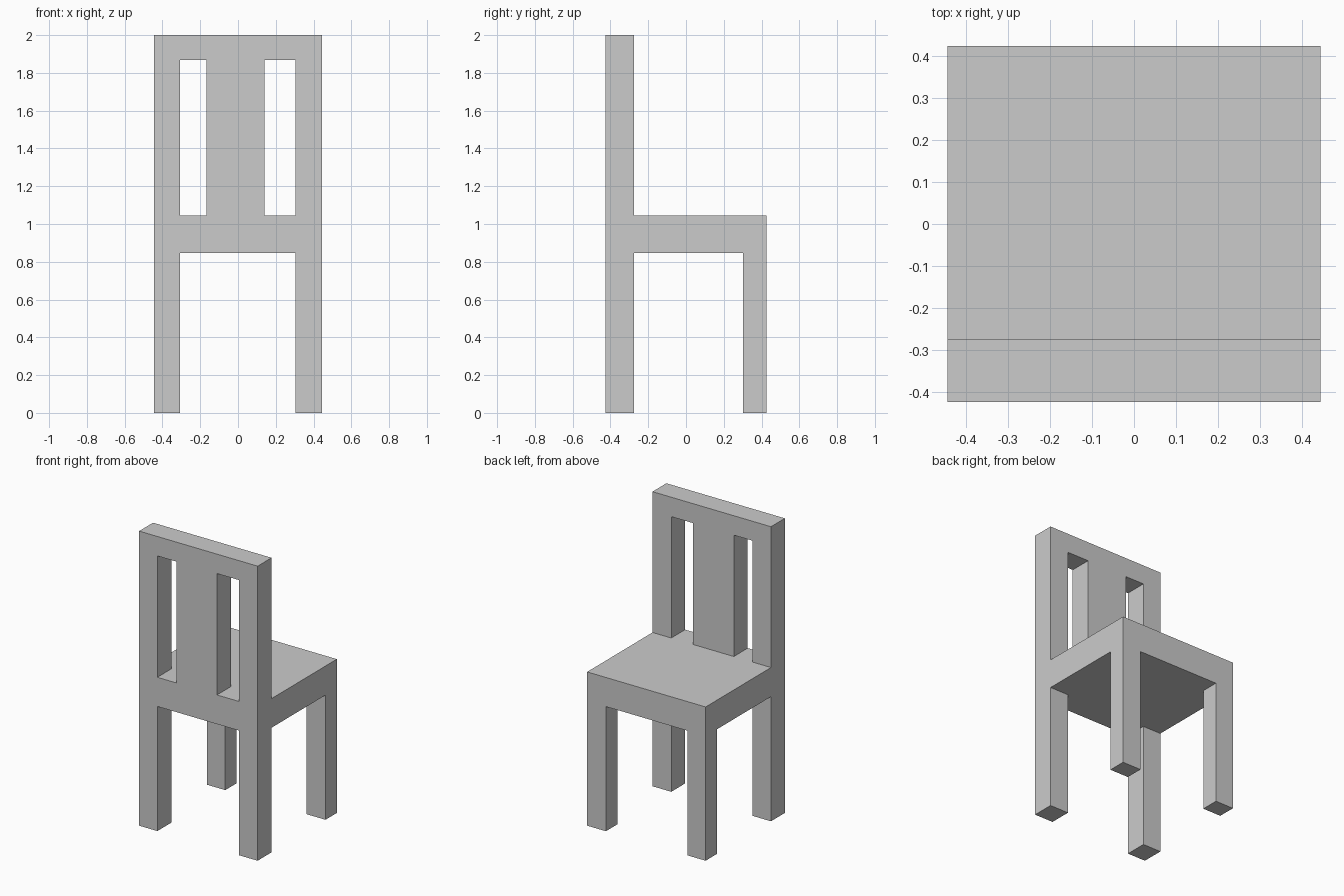
import bpy
import bmesh

if "Cube" in bpy.data.objects:
    bpy.data.objects.remove(bpy.data.objects["Cube"])

X, Y = 0.445, 0.425            # half width and half depth
BACK_Y = -0.276                # inner face of the backrest
FRONT_Y = 0.303                # inner face of the far legs
UNDER, SEAT = 0.846, 1.044     # seat underside and seat top
SLOT_TOP, TOP = 1.868, 2.0
POST_L, POST_R = -0.308, 0.304    # inner faces of the posts and legs
SLAT_L, SLAT_R = -0.166, 0.140    # edges of the middle slat


def extrude_profile(name, profile, x0, x1):
    """Solid made by extruding a (y, z) profile from x0 to x1."""
    bm = bmesh.new()
    face = bm.faces.new([bm.verts.new((x0, y, z)) for y, z in profile])
    side = bmesh.ops.extrude_face_region(bm, geom=[face])["geom"]
    verts = [v for v in side if isinstance(v, bmesh.types.BMVert)]
    bmesh.ops.translate(bm, verts=verts, vec=(x1 - x0, 0, 0))
    bmesh.ops.recalc_face_normals(bm, faces=bm.faces)
    mesh = bpy.data.meshes.new(name)
    bm.to_mesh(mesh)
    bm.free()
    obj = bpy.data.objects.new(name, mesh)
    bpy.context.collection.objects.link(obj)
    return obj


def cut(target, name, x, y, z):
    """Subtract a box, given as (min, max) ranges, from the target."""
    box = [(y[0], z[0]), (y[1], z[0]), (y[1], z[1]), (y[0], z[1])]
    cutter = extrude_profile(name, box, *x)
    cutter.hide_render = True
    cutter.display_type = 'WIRE'
    mod = target.modifiers.new(name, 'BOOLEAN')
    mod.operation = 'DIFFERENCE'
    mod.solver = 'EXACT'
    mod.object = cutter


# Chair: side silhouette of backrest, seat and legs, carved from one block
chair = extrude_profile("chair", [
    (-Y, 0), (BACK_Y, 0), (BACK_Y, UNDER), (FRONT_Y, UNDER), (FRONT_Y, 0),
    (Y, 0), (Y, SEAT), (BACK_Y, SEAT), (BACK_Y, TOP), (-Y, TOP)], -X, X)

# Gap between left and right legs
cut(chair, "leg_gap_cutter", (POST_L, POST_R), (-1, 1), (-0.5, UNDER))

# Slots either side of the middle slat
for side, x in (("left", (POST_L, SLAT_L)), ("right", (SLAT_R, POST_R))):
    cut(chair, f"{side}_slot_cutter", x, (-1, 1), (SEAT, SLOT_TOP))
